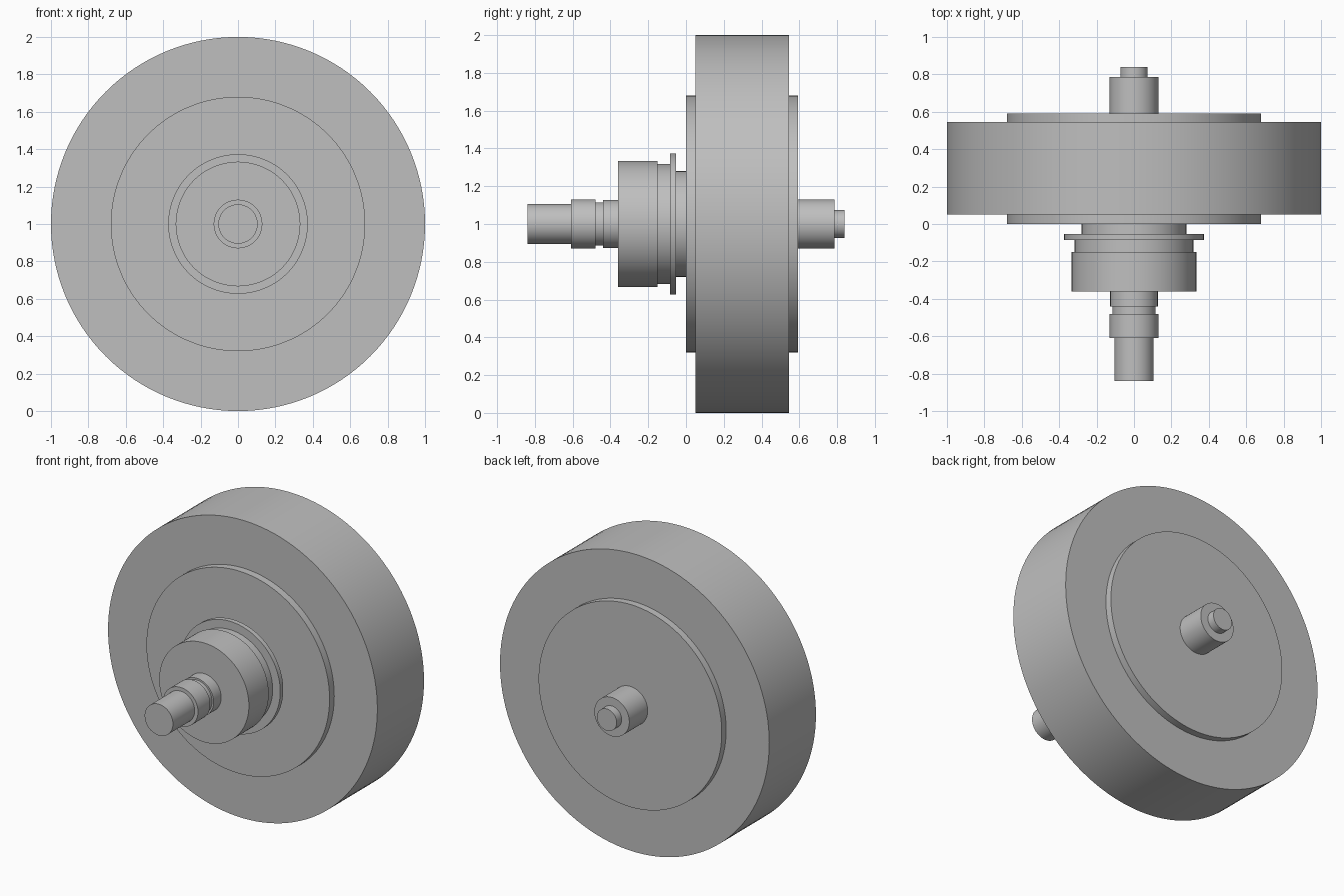
import bpy, bmesh, math
from mathutils import Vector

cube = bpy.data.objects.get("Cube")
if cube:
    bpy.data.objects.remove(cube, do_unlink=True)

SIDES = 128
AXIS_Z = 1.0

grey = bpy.data.materials.new("light_grey_metal")
grey.use_nodes = True
colour = (0.52, 0.52, 0.52, 1)
grey.diffuse_color = colour
grey.node_tree.nodes["Principled BSDF"].inputs["Base Color"].default_value = colour


def turned_part(name, start, steps):
    """Solid turned about the y axis; each step is (end y, radius)."""
    bm = bmesh.new()
    rings = []
    y = start
    for end, radius in steps:
        for station in (y, end):
            ring = []
            for i in range(SIDES):
                a = math.tau * i / SIDES
                ring.append(bm.verts.new(Vector((radius * math.cos(a), station, radius * math.sin(a)))))
            rings.append(ring)
        y = end
    for a, b in zip(rings, rings[1:]):
        for i in range(SIDES):
            j = (i + 1) % SIDES
            bm.faces.new((a[i], a[j], b[j], b[i]))
    bm.faces.new(rings[0])
    bm.faces.new(rings[-1])
    bmesh.ops.recalc_face_normals(bm, faces=bm.faces)
    mesh = bpy.data.meshes.new(name)
    bm.to_mesh(mesh)
    bm.free()
    mesh.materials.append(grey)
    obj = bpy.data.objects.new(name, mesh)
    obj.location.z = AXIS_Z
    bpy.context.collection.objects.link(obj)
    bpy.ops.object.select_all(action="DESELECT")
    obj.select_set(True)
    bpy.context.view_layer.objects.active = obj
    bpy.ops.object.shade_smooth_by_angle(angle=math.radians(30))
    return obj


# Front shaft with bearing seat and groove, running into the collar
turned_part("front_shaft", -0.84,
            [(-0.61, 0.105), (-0.48, 0.13), (-0.44, 0.115), (-0.34, 0.127)])

# Stepped collar with thin flange
turned_part("front_collar", -0.36,
            [(-0.15, 0.333), (-0.085, 0.317), (-0.053, 0.373), (0.02, 0.28)])

# Wide drum with a raised disc on each face
turned_part("drum", 0.0, [(0.05, 0.68), (0.545, 1.0), (0.592, 0.68)])

# Rear shaft and its pin
turned_part("rear_shaft", 0.57, [(0.787, 0.13), (0.84, 0.073)])
